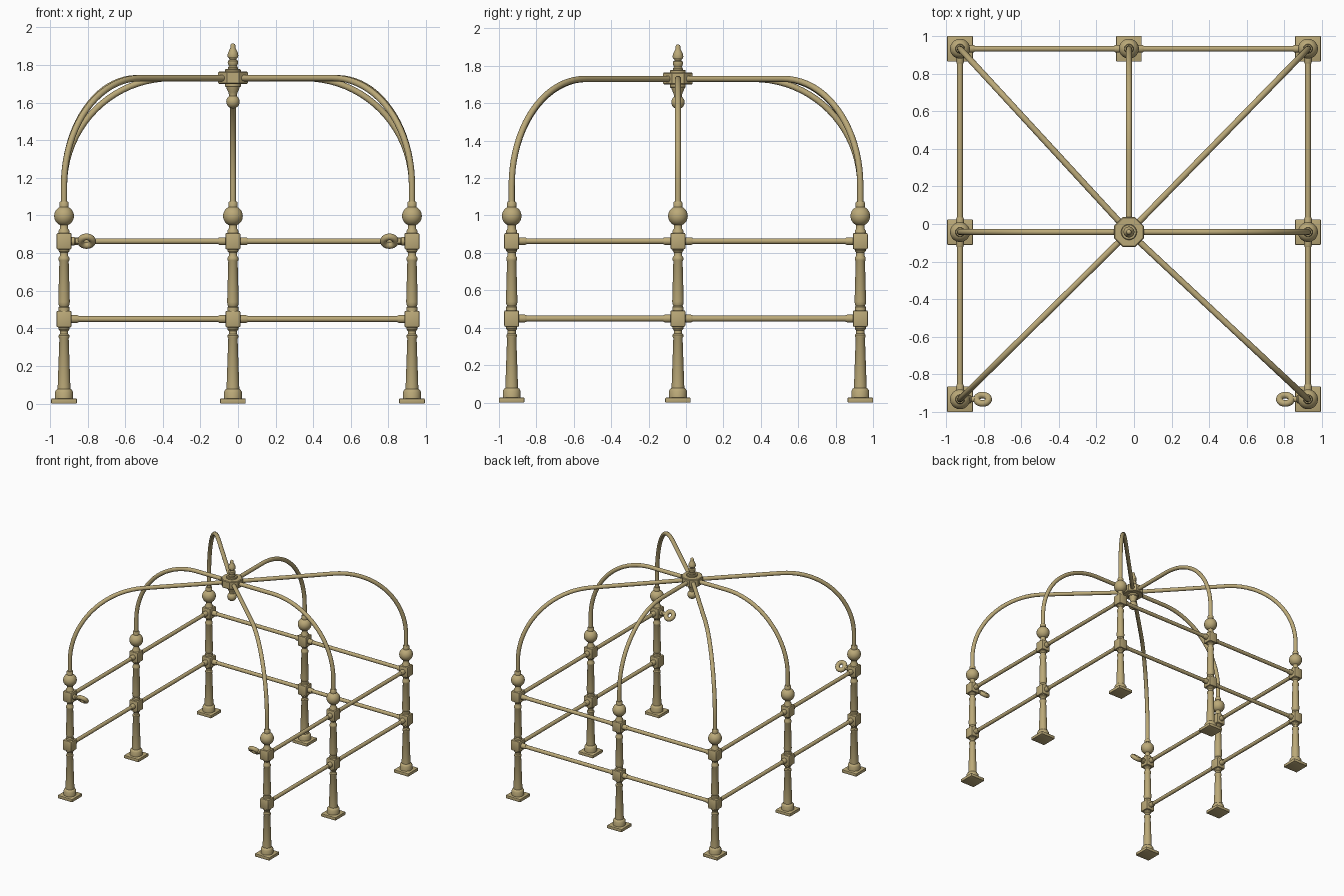
import bpy, bmesh, math
from mathutils import Matrix, Vector

if "Cube" in bpy.data.objects:
    bpy.data.objects.remove(bpy.data.objects["Cube"])

brass = bpy.data.materials.new("aged_brass")
brass.diffuse_color = (0.50, 0.40, 0.19, 1)
brass.use_nodes = True
brass.node_tree.nodes["Principled BSDF"].inputs["Base Color"].default_value = brass.diffuse_color

PX, PY = 0.925, 0.932          # corner post offsets
HUB = Vector((-0.027, -0.043, 1.73))
RAILS = (0.449, 0.863)         # rail heights
R_TUBE = 0.0165


def spin(bm, profile, segs=24, mat=Matrix()):
    """Revolve (radius, height) points about z, capping both ends."""
    rings = []
    for r, z in profile:
        rings.append([bm.verts.new(mat @ Vector((r * math.cos(a), r * math.sin(a), z)))
                      for a in (2 * math.pi * (i + 0.5) / segs for i in range(segs))])
    for a, b in zip(rings, rings[1:]):
        for i in range(segs):
            j = (i + 1) % segs
            bm.faces.new((a[i], a[j], b[j], b[i]))
    bm.faces.new(rings[0][::-1])
    bm.faces.new(rings[-1])


def box(bm, size, centre, bevel):
    vs = bmesh.ops.create_cube(bm, size=1, matrix=Matrix.Translation(centre) @
                               Matrix.Diagonal((*size, 1)))["verts"]
    edges = list({e for v in vs for e in v.link_edges})
    bmesh.ops.bevel(bm, geom=edges, offset=bevel, segments=2, profile=0.5, affect='EDGES')


def along(p, d):
    """Matrix placing local z along direction d from point p."""
    return Matrix.Translation(p) @ Vector(d).to_track_quat('Z', 'Y').to_matrix().to_4x4()


def add(name, data):
    ob = bpy.data.objects.new(name, data)
    bpy.context.collection.objects.link(ob)
    return ob


def finish(name, bm):
    bmesh.ops.recalc_face_normals(bm, faces=bm.faces)
    me = bpy.data.meshes.new(name)
    bm.to_mesh(me)
    bm.free()
    me.materials.append(brass)
    ob = add(name, me)
    bpy.ops.object.select_all(action='DESELECT')
    ob.select_set(True)
    bpy.context.view_layer.objects.active = ob
    bpy.ops.object.shade_smooth_by_angle(angle=math.radians(35))
    return ob


def arc(r, zc, a0, a1, n):
    """Profile points of a ball, angles in degrees from the bottom."""
    return [(r * math.sin(t), zc - r * math.cos(t))
            for t in (math.radians(a0 + (a1 - a0) * i / n) for i in range(n + 1))]


# Post: foot plate, turned shaft, rail blocks and ball
bm = bmesh.new()
box(bm, (0.136, 0.136, 0.026), (0, 0, 0.013), 0.004)
spin(bm, [(0.048, 0.02), (0.048, 0.062), (0.041, 0.074), (0.034, 0.078), (0.034, 0.09),
          (0.025, 0.345), (0.029, 0.352), (0.029, 0.362), (0.022, 0.37), (0.022, 0.385),
          (0.03, 0.395), (0.03, 0.51), (0.025, 0.517), (0.029, 0.525), (0.031, 0.54),
          (0.025, 0.755), (0.029, 0.762), (0.029, 0.775), (0.022, 0.785), (0.022, 0.802),
          (0.03, 0.812), (0.03, 0.918), (0.022, 0.93), (0.022, 0.95)])
spin(bm, arc(0.053, 0.997, 20, 160, 14) +
     [(0.025, 1.045), (0.025, 1.068), (0.021, 1.074)])
for z in RAILS:
    box(bm, (0.08, 0.08, 0.088), (0, 0, z), 0.008)
post = finish("post_front_left", bm)
mesh = post.data
post.location = (-PX, -PY, 0)
posts = {"front_left": (-PX, -PY), "front_right": (PX, -PY),
         "middle_left": (-PX, HUB.y), "middle_right": (PX, HUB.y),
         "back_left": (-PX, PY), "back_middle": (HUB.x, PY), "back_right": (PX, PY)}
for key, (x, y) in posts.items():
    if key != "front_left":
        add("post_" + key, mesh).location = (x, y, 0)

# Rails with socket collars at each post
RUNS = {"left": ("front_left", "middle_left", "back_left"),
        "right": ("front_right", "middle_right", "back_right"),
        "back": ("back_left", "back_middle", "back_right")}
for side, stops in RUNS.items():
    bm = bmesh.new()
    for z in RAILS:
        for a, b in zip(stops, stops[1:]):
            p, q = (Vector((*posts[k], z)) for k in (a, b))
            L = (q - p).length
            spin(bm, [(0.021, 0.03), (0.021, 0.07), (0.018, 0.078), (0.0155, 0.078),
                      (0.0155, L - 0.078), (0.018, L - 0.078), (0.021, L - 0.07),
                      (0.021, L - 0.03)], 16, along(p, q - p))
    finish("rails_" + side, bm)

# Roof arches: vertical, quarter circle, then flat to the hub
R = 0.57
for key, (x, y) in posts.items():
    base = Vector((x, y, 0))
    d = Vector((HUB.x - x, HUB.y - y, 0))
    span = d.length
    d.normalize()
    path = [(0, 1.05)]
    for i in range(21):
        t = math.pi / 2 * i / 20
        path.append((R - R * math.cos(t), HUB.z - R + R * math.sin(t)))
    path.append((span - 0.03, HUB.z))
    side = d.cross(Vector((0, 0, 1)))
    bm = bmesh.new()
    rings = []
    for i, (u, z) in enumerate(path):
        t = math.pi / 2 * min(max(i - 1, 0), 20) / 20
        out = -d * math.cos(t) + Vector((0, 0, math.sin(t)))
        c = base + d * u + Vector((0, 0, z))
        rings.append([bm.verts.new(c + R_TUBE * (side * math.cos(a) + out * math.sin(a)))
                      for a in (2 * math.pi * k / 16 for k in range(16))])
    for a, b in zip(rings, rings[1:]):
        for k in range(16):
            bm.faces.new((a[k], a[k - 1], b[k - 1], b[k]))
    bm.faces.new(rings[0])
    bm.faces.new(rings[-1])
    finish("arch_" + key, bm)

# Hub: octagonal plate with round core
bm = bmesh.new()
rad = 0.079 / math.cos(math.pi / 8)
spin(bm, [(rad - 0.005, 1.700), (rad, 1.705), (rad, 1.760), (rad - 0.005, 1.765)], 8)
spin(bm, [(0.038, 1.682), (0.042, 1.686), (0.042, 1.774), (0.038, 1.778)])
hub = finish("hub", bm)
hub.location = (HUB.x, HUB.y, 0)

# Finial above the hub and drop below it
bm = bmesh.new()
spin(bm, [(0.026, 1.77), (0.026, 1.787), (0.021, 1.794), (0.025, 1.803), (0.028, 1.815),
          (0.027, 1.822), (0.018, 1.828), (0.020, 1.834), (0.028, 1.843), (0.029, 1.852),
          (0.026, 1.865), (0.019, 1.88), (0.013, 1.892), (0.014, 1.903), (0.010, 1.911),
          (0.003, 1.915)])
finish("finial", bm).location = (HUB.x, HUB.y, 0)
bm = bmesh.new()
spin(bm, arc(0.036, 1.605, 5, 145, 12) +
     [(0.021, 1.642), (0.025, 1.655), (0.033, 1.672), (0.037, 1.69)])
finish("hub_drop", bm).location = (HUB.x, HUB.y, 0)

# Tilted ring eyes on the front posts
for name, s in (("left", -1), ("right", 1)):
    bm = bmesh.new()
    p = Vector((s * PX, -PY, RAILS[1]))
    spin(bm, [(0.022, 0.03), (0.022, 0.055), (0.016, 0.062), (0.016, 0.085)], 16,
         along(p, (-s, 0, 0)))
    m = along(p + Vector((-s * 0.12, 0, 0)), (0, 0.72, 0.69))
    loops = [[bm.verts.new(m @ Vector(((0.032 + 0.018 * math.cos(b)) * math.cos(a),
                                       (0.032 + 0.018 * math.cos(b)) * math.sin(a),
                                       0.018 * math.sin(b))))
              for b in (2 * math.pi * j / 12 for j in range(12))]
             for a in (2 * math.pi * i / 28 for i in range(28))]
    for i in range(28):
        for j in range(12):
            bm.faces.new((loops[i - 1][j - 1], loops[i][j - 1], loops[i][j], loops[i - 1][j]))
    finish("ring_eye_" + name, bm)
